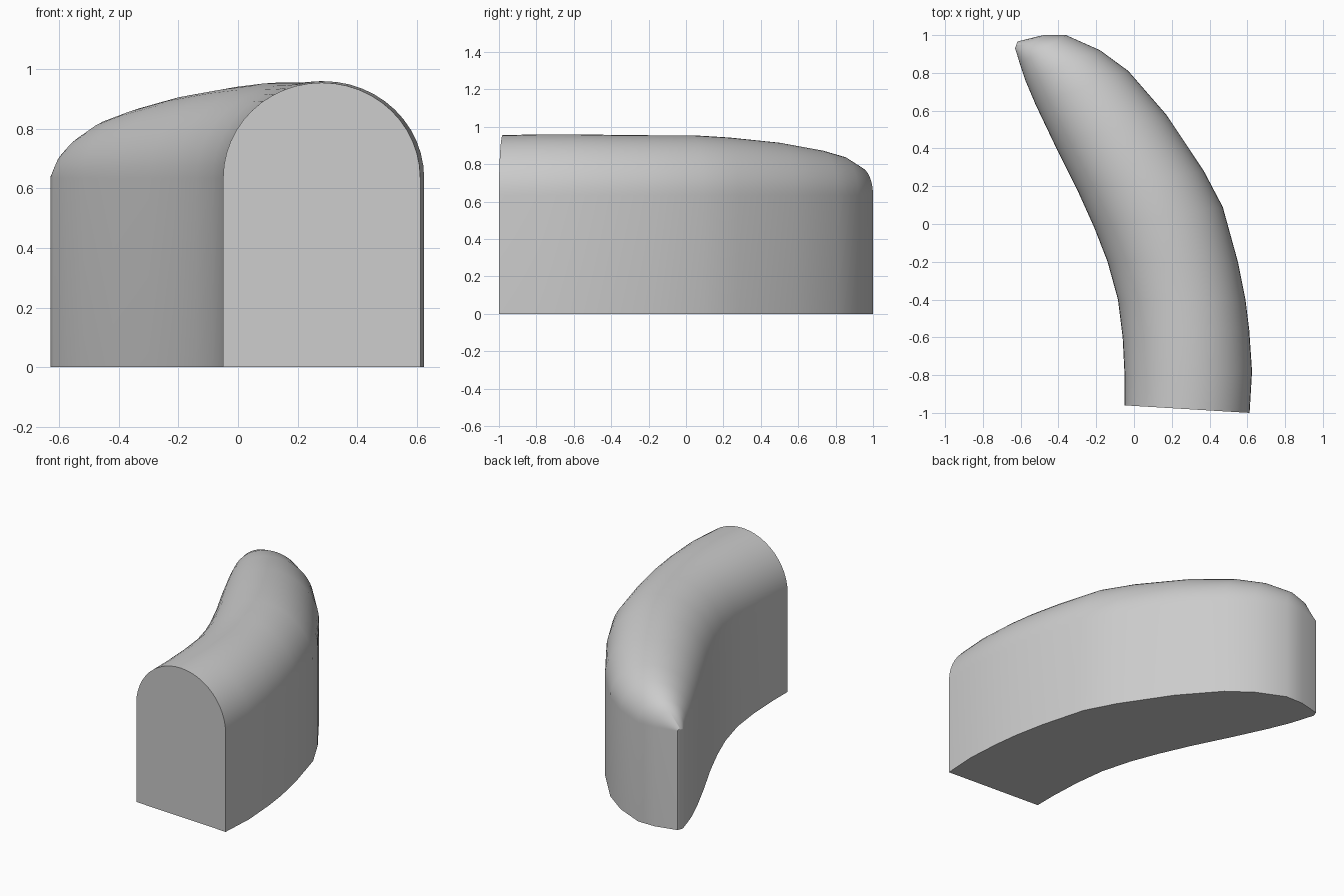
import bpy, bmesh, math
from mathutils import Vector

cube = bpy.data.objects.get("Cube")
if cube:
    bpy.data.objects.remove(cube)

# Plain grey finish
grey = bpy.data.materials.new("plain_grey")
grey.use_nodes = True
colour = (0.6, 0.6, 0.6, 1)
grey.diffuse_color = colour
grey.node_tree.nodes["Principled BSDF"].inputs["Base Color"].default_value = colour

# Stations along the bend: inner x, y, outer x, y, crown height
stations = [
    (-0.05, -0.96, 0.612, -1.0, 0.955),
    (-0.05, -0.80, 0.625, -0.78, 0.96),
    (-0.06, -0.60, 0.61, -0.56, 0.96),
    (-0.085, -0.40, 0.59, -0.40, 0.957),
    (-0.14, -0.20, 0.55, -0.20, 0.955),
    (-0.21, -0.02, 0.47, 0.09, 0.955),
    (-0.30, 0.18, 0.37, 0.28, 0.943),
    (-0.42, 0.42, 0.17, 0.58, 0.915),
    (-0.52, 0.63, -0.03, 0.81, 0.875),
    (-0.575, 0.76, -0.18, 0.92, 0.84),
    (-0.605, 0.85, -0.36, 1.0, 0.785),
    (-0.62, 0.90, -0.48, 1.0, 0.735),
    (-0.63, 0.93, -0.617, 0.966, 0.645),
]
SPRING = 0.635   # where the straight walls turn into the arch
ARCH = 24

bm = bmesh.new()


def arch_section(ix, iy, ox, oy, crown):
    """Upright arch spanning from the inner wall to the outer wall."""
    inner, outer = Vector((ix, iy, 0)), Vector((ox, oy, 0))
    ring = [bm.verts.new(inner)]
    for i in range(ARCH + 1):
        a = math.pi * i / ARCH
        p = inner.lerp(outer, (1 - math.cos(a)) / 2)
        p.z = SPRING + (crown - SPRING) * math.sin(a)
        ring.append(bm.verts.new(p))
    ring.append(bm.verts.new(outer))
    return ring


rings = [arch_section(*s) for s in stations]

# Skin between sections, including the flat underside
for r0, r1 in zip(rings, rings[1:]):
    n = len(r0)
    for i in range(n):
        j = (i + 1) % n
        bm.faces.new((r0[i], r0[j], r1[j], r1[i]))

# Flat end faces
bm.faces.new(rings[0])
bm.faces.new(rings[-1])
bmesh.ops.recalc_face_normals(bm, faces=bm.faces)

mesh = bpy.data.meshes.new("curved_arch_block")
bm.to_mesh(mesh)
bm.free()
mesh.materials.append(grey)
block = bpy.data.objects.new("curved_arch_block", mesh)
bpy.context.collection.objects.link(block)

# Smooth the curved skin, keep the base and end edges crisp
bpy.ops.object.select_all(action="DESELECT")
block.select_set(True)
bpy.context.view_layer.objects.active = block
bpy.ops.object.shade_smooth_by_angle(angle=math.radians(40))
